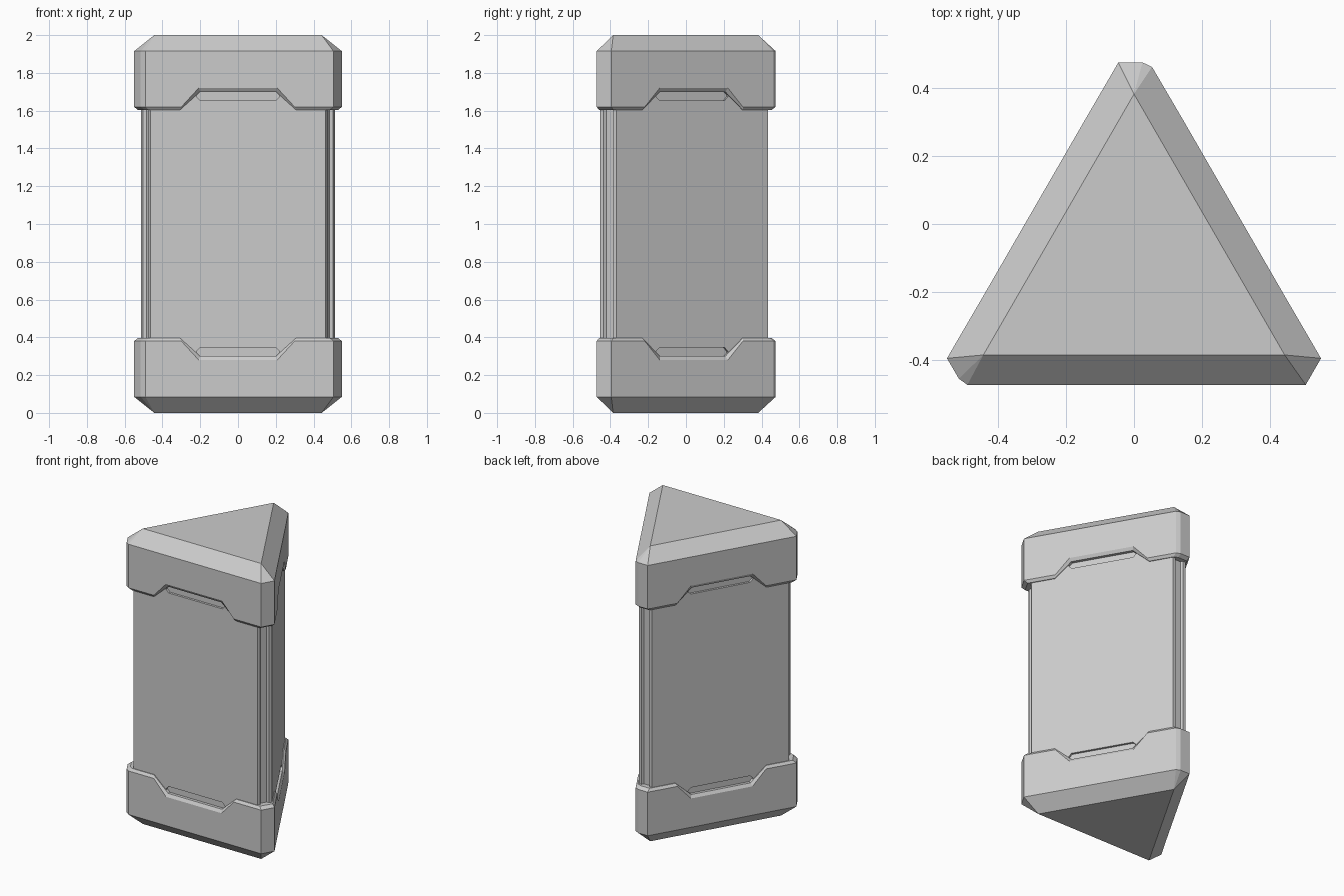
import bpy, bmesh, math
from mathutils import Vector

if "Cube" in bpy.data.objects:
    bpy.data.objects.remove(bpy.data.objects["Cube"])

CY = -0.13                       # centre of the triangular plan
APO = 0.343                      # centre-to-side distance of the caps
NORMALS = [math.radians(a) for a in (-90, 30, 150)]


def on_side(k, u, apo):
    """Plan point on side k, u along the side, apo away from the centre."""
    a = NORMALS[k]
    return Vector((apo * math.cos(a) - u * math.sin(a),
                   CY + apo * math.sin(a) + u * math.cos(a)))


def make_object(name, bm):
    bmesh.ops.recalc_face_normals(bm, faces=bm.faces[:])
    me = bpy.data.meshes.new(name)
    bm.to_mesh(me)
    bm.free()
    ob = bpy.data.objects.new(name, me)
    bpy.context.collection.objects.link(ob)
    return ob


def prism(bm, low, high):
    """Closed solid between two matching loops of 3D points."""
    a = [bm.verts.new(p) for p in low]
    b = [bm.verts.new(p) for p in high]
    n = len(a)
    bm.faces.new(a[::-1])
    bm.faces.new(b)
    for i in range(n):
        j = (i + 1) % n
        bm.faces.new((a[i], a[j], b[j], b[i]))


# cap corners: side start, side end, optional extra point on the corner
CORNERS = [
    ((-0.49, -0.473), (0.505, -0.473), None),
    ((0.55, -0.395), (0.053, 0.462), (0.025, 0.475)),
    ((-0.046, 0.475), (-0.55, -0.395), (-0.515, -0.455)),
]


def cap_ring(scale, us, z_edge, z_notch):
    pts = []

    def corner(p):
        pts.append((p[0] * scale, CY + (p[1] - CY) * scale, z_edge))
    for k, (start, end, extra) in enumerate(CORNERS):
        corner(start)
        for u, z in zip((-us[0], -us[1], us[1], us[0]),
                        (z_edge, z_notch, z_notch, z_edge)):
            p = on_side(k, u, APO * scale)
            pts.append((p.x, p.y, z))
        corner(end)
        if extra:
            corner(extra)
    return pts


def make_cap(name, flip):
    bm = bmesh.new()
    fz = (lambda z: 2 - z) if flip else (lambda z: z)
    rings = [cap_ring(1, (0.30, 0.208), 1.915, 1.915),
             cap_ring(1, (0.30, 0.208), 1.62, 1.72),
             cap_ring(0.962, (0.308, 0.20), 1.603, 1.70),
             cap_ring(0.86, (0.308, 0.20), 1.603, 1.70)]
    vs = [[bm.verts.new((x, y, fz(z))) for x, y, z in r] for r in rings]
    n = len(vs[0])
    for a, b in zip(vs, vs[1:]):
        for i in range(n):
            j = (i + 1) % n
            bm.faces.new((a[i], b[i], b[j], a[j]))
    # sloped shoulders up to the triangular end face
    tips = [bm.verts.new((x, y, fz(2.0))) for x, y in
            ((-0.443, -0.385), (0.443, -0.385), (0, 0.382))]
    bm.faces.new(tips)
    i = 0
    for k, (_, _, extra) in enumerate(CORNERS):
        t0, t1 = tips[k], tips[(k + 1) % 3]
        bm.faces.new(vs[0][i:i + 6] + [t1, t0])
        step = 7 if extra else 6
        for j in range(i + 5, i + step):
            bm.faces.new((vs[0][j], vs[0][(j + 1) % n], t1))
        i += step
    return make_object(name, bm)


make_cap("top_cap", False)
make_cap("bottom_cap", True)

# body: three flat sides with a shallow groove down each blunt corner
B_APO, B_HALF = 0.325, 0.463
plan = []
for k in range(3):
    plan += [on_side(k, -B_HALF, B_APO), on_side(k, B_HALF, B_APO)]
    a = on_side(k, B_HALF, B_APO)
    b = on_side((k + 1) % 3, -B_HALF, B_APO)
    inward = (Vector((0, CY)) - (a + b) / 2).normalized()
    plan += [a.lerp(b, t) + inward * d for t, d in
             ((0.2, 0), (0.3, 0.015), (0.7, 0.015), (0.8, 0))]
bm = bmesh.new()
prism(bm, [(p.x, p.y, 0.2) for p in plan], [(p.x, p.y, 1.8) for p in plan])
body = make_object("body", bm)

# shallow slots under every cap notch
bm = bmesh.new()
SLOT = [(-0.20, 1.655), (0.20, 1.655), (0.22, 1.675), (0.22, 1.685),
        (0.20, 1.705), (0.20, 1.74), (-0.20, 1.74), (-0.20, 1.705),
        (-0.22, 1.685), (-0.22, 1.675)]
for k in range(3):
    for flip in (False, True):
        loops = [[(*on_side(k, u, apo), 2 - z if flip else z) for u, z in SLOT]
                 for apo in (0.31, 0.36)]
        prism(bm, *loops)
cutter = make_object("slot_cutter", bm)
cutter.hide_render = True
mod = body.modifiers.new("slots", 'BOOLEAN')
mod.operation = 'DIFFERENCE'
mod.solver = 'EXACT'
mod.object = cutter
bpy.context.view_layer.objects.active = body
bpy.ops.object.modifier_apply(modifier=mod.name)
bpy.data.objects.remove(cutter)
